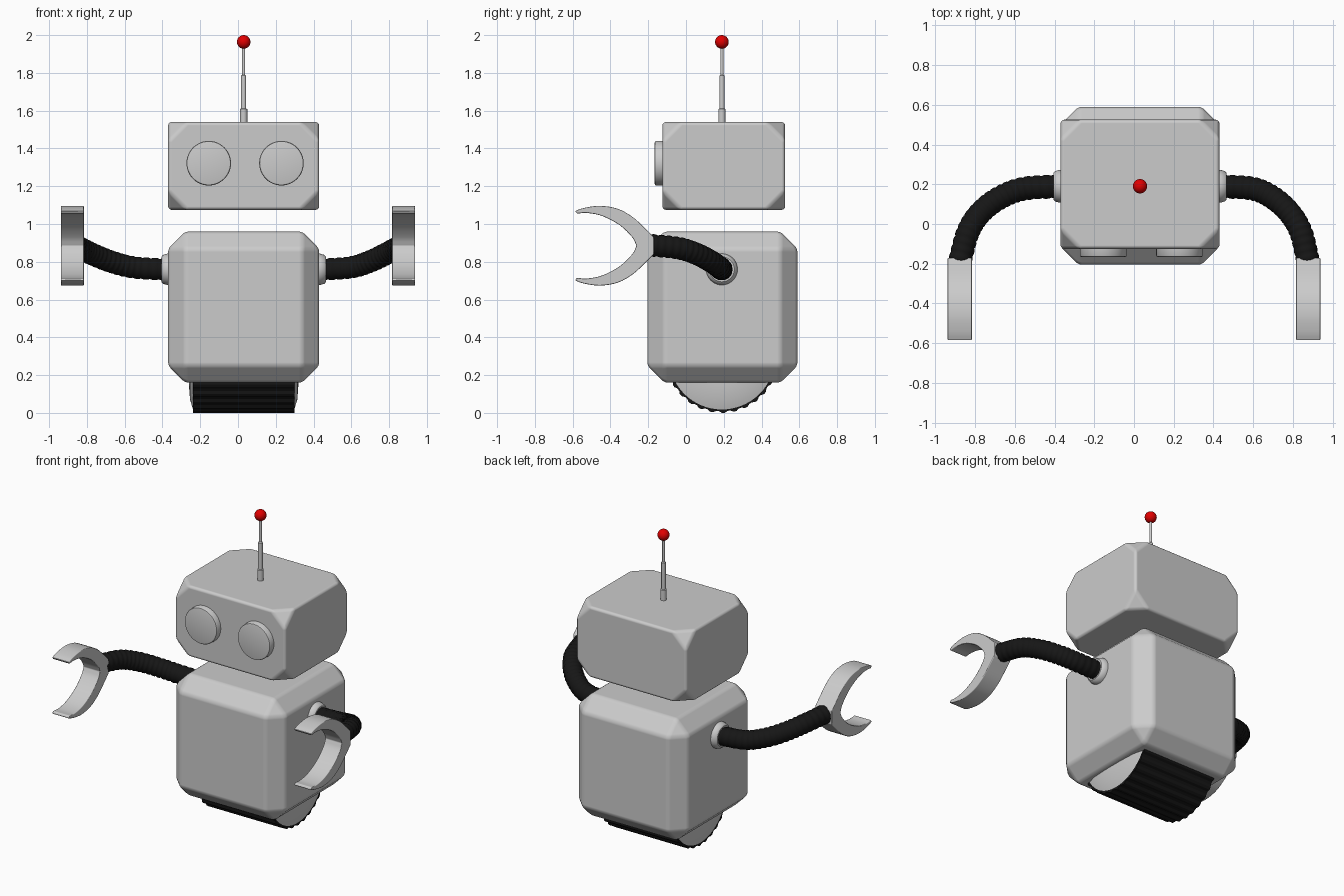
import bpy, bmesh, math
from mathutils import Vector, Matrix
from mathutils.geometry import interpolate_bezier

if "Cube" in bpy.data.objects:
    bpy.data.objects.remove(bpy.data.objects["Cube"])

CX, CY = 0.03, 0.19  # body axis


def material(name, color):
    m = bpy.data.materials.new(name)
    m.diffuse_color = color
    m.use_nodes = True
    m.node_tree.nodes["Principled BSDF"].inputs["Base Color"].default_value = m.diffuse_color
    return m


black = material("black_rubber", (0.008, 0.008, 0.008, 1))
red = material("red_bulb", (0.75, 0.0, 0.0, 1))


def add_object(name, bm, mat=None, bevel=0, segments=3, smooth=True):
    bmesh.ops.recalc_face_normals(bm, faces=bm.faces[:])
    mesh = bpy.data.meshes.new(name)
    bm.to_mesh(mesh)
    bm.free()
    ob = bpy.data.objects.new(name, mesh)
    bpy.context.collection.objects.link(ob)
    if mat:
        mesh.materials.append(mat)
    if bevel:
        mesh.polygons.foreach_set("use_smooth", [True] * len(mesh.polygons))
        mod = ob.modifiers.new("bevel", 'BEVEL')
        mod.width, mod.segments = bevel, segments
        mod.limit_method, mod.angle_limit = 'ANGLE', math.radians(25)
        mod.harden_normals = True
    elif smooth:
        bpy.ops.object.select_all(action='DESELECT')
        ob.select_set(True)
        bpy.context.view_layer.objects.active = ob
        bpy.ops.object.shade_smooth_by_angle(angle=math.radians(35))
    return ob


def cut_box(name, lo, hi, cut, affect):
    """Box whose corners or edges are cut flat, then softened."""
    lo, hi = Vector(lo), Vector(hi)
    bm = bmesh.new()
    bmesh.ops.create_cube(bm, size=1, matrix=Matrix.Translation((lo + hi) / 2)
                          @ Matrix.Diagonal((*(hi - lo), 1)))
    geom = bm.verts[:] + bm.edges[:]
    bmesh.ops.bevel(bm, geom=geom, offset=cut, segments=1, affect=affect, profile=0.5)
    return add_object(name, bm, bevel=0.018)


def lathe(name, profile, origin, axis='Z', mat=None, steps=48):
    """Spin (radius, height) points about an axis through origin."""
    bm = bmesh.new()
    verts = [bm.verts.new((r, 0, h)) for r, h in profile]
    edges = [bm.edges.new(p) for p in zip(verts, verts[1:])]
    bmesh.ops.spin(bm, geom=verts + edges, cent=(0, 0, 0), axis=(0, 0, 1),
                   angle=2 * math.pi, steps=steps)
    bmesh.ops.remove_doubles(bm, verts=bm.verts[:], dist=1e-5)
    rot = {'Z': Matrix(), 'X': Matrix.Rotation(math.pi / 2, 4, 'Y'),
           '-X': Matrix.Rotation(-math.pi / 2, 4, 'Y'),
           '-Y': Matrix.Rotation(math.pi / 2, 4, 'X')}[axis]
    bm.transform(Matrix.Translation(origin) @ rot)
    return add_object(name, bm, mat)


def extrude_x(name, outline, x0, x1, mat=None, bevel=0, smooth=True):
    """Extrude a closed (y, z) outline along x."""
    bm = bmesh.new()
    face = bm.faces.new([bm.verts.new((x0, y, z)) for y, z in outline])
    ext = bmesh.ops.extrude_face_region(bm, geom=[face])["geom"]
    bmesh.ops.translate(bm, vec=(x1 - x0, 0, 0),
                        verts=[v for v in ext if isinstance(v, bmesh.types.BMVert)])
    return add_object(name, bm, mat, bevel, 2, smooth)


def smooth_path(points, n):
    """Catmull-Rom samples through points, n per span."""
    p = [Vector(q) for q in points]
    p = [2 * p[0] - p[1]] + p + [2 * p[-1] - p[-2]]
    out = []
    for a, b, c, d in zip(p, p[1:], p[2:], p[3:]):
        out += interpolate_bezier(b, b + (c - a) / 6, c - (d - b) / 6, c, n + 1)[:-1]
    return out + [p[-2]]


# Body with chamfered edges, head with cut corners
cut_box("body", (-0.37, -0.205, 0.16), (0.43, 0.59, 0.96), 0.09, 'EDGES')
cut_box("head", (-0.37, -0.125, 1.075), (0.43, 0.525, 1.54), 0.1, 'VERTICES')

# Eyes
for side, x in (("left", -0.155), ("right", 0.23)):
    lathe(side + "_eye", [(0, -0.02), (0.118, -0.02), (0.118, 0.037), (0.115, 0.042),
                          (0.108, 0.044), (0, 0.044)], (x, -0.122, 1.322), '-Y')

# Telescopic antenna with red ball
lathe("antenna", [(0, 1.5), (0.019, 1.5), (0.019, 1.608), (0.0135, 1.612), (0.0135, 1.785),
                  (0.008, 1.79), (0.008, 1.95), (0, 1.95)], (CX, CY, 0), steps=24)
ball = [(0.036 * math.sin(math.pi * i / 16), -0.036 * math.cos(math.pi * i / 16))
        for i in range(17)]
lathe("antenna_ball", ball, (CX, CY, 1.964), mat=red, steps=32)

# Wheel: ribbed tread and domed hub
tread = []
for i in range(120):
    a, r = 2 * math.pi * i / 120, 0.3 if i % 4 < 2 else 0.291
    tread.append((CY + r * math.sin(a), 0.3 - r * math.cos(a)))
extrude_x("wheel_tread", tread, CX - 0.268, CX + 0.268, black, smooth=False)
lathe("wheel_hub", [(0, -0.292), (0.15, -0.29), (0.23, -0.284), (0.282, -0.268),
                    (0.282, 0.268), (0.23, 0.284), (0.15, 0.29), (0, 0.292)],
      (CX, CY, 0.3), 'X', steps=64)

# Arms: shoulder collar, ribbed hose, two-pronged claw
arm_yz = [(0.19, 0.758), (0.178, 0.77), (0.135, 0.80), (0.06, 0.84), (-0.04, 0.872), (-0.19, 0.888)]
arm_x = {"left": (-0.37, -0.55, -0.67, -0.77, -0.835, -0.877),
         "right": (0.43, 0.595, 0.695, 0.78, 0.84, 0.877)}
prong_outer = smooth_path([(-0.17, 0.045, 0), (-0.215, 0.09, 0), (-0.28, 0.15, 0),
                           (-0.36, 0.195, 0), (-0.455, 0.211, 0), (-0.54, 0.2, 0),
                           (-0.587, 0.184, 0)], 4)
prong_inner = smooth_path([(-0.578, 0.17, 0), (-0.52, 0.173, 0), (-0.44, 0.156, 0),
                           (-0.35, 0.108, 0), (-0.285, 0.045, 0), (-0.262, 0, 0)], 4)
half = [(p.x, p.y) for p in prong_outer + prong_inner]
claw = [(y, 0.885 + h) for y, h in half] + [(y, 0.885 - h) for y, h in half[-2::-1]]

for side, xs in arm_x.items():
    lathe(side + "_shoulder", [(0, -0.03), (0.083, -0.03), (0.083, 0.005), (0.076, 0.028),
                               (0.066, 0.036), (0, 0.036)],
          (xs[0], CY, 0.76), 'X' if side == "right" else '-X')
    curve = bpy.data.curves.new(side + "_arm", 'CURVE')
    curve.dimensions = '3D'
    curve.bevel_depth, curve.bevel_resolution = 0.06, 5
    curve.use_fill_caps = True
    path = smooth_path([(x, y, z) for x, (y, z) in zip(xs, arm_yz)], 16)
    spline = curve.splines.new('POLY')
    spline.points.add(len(path) - 1)
    for i, (pt, co) in enumerate(zip(spline.points, path)):
        pt.co = (*co, 1)
        pt.radius = (0.92, 0.99, 1.0, 0.99)[i % 4]
    spline.use_smooth = True
    curve.materials.append(black)
    bpy.context.collection.objects.link(bpy.data.objects.new(side + "_arm", curve))
    mid = math.copysign(0.877, xs[0])
    extrude_x(side + "_claw", claw, mid - 0.061, mid + 0.061, bevel=0.005)
